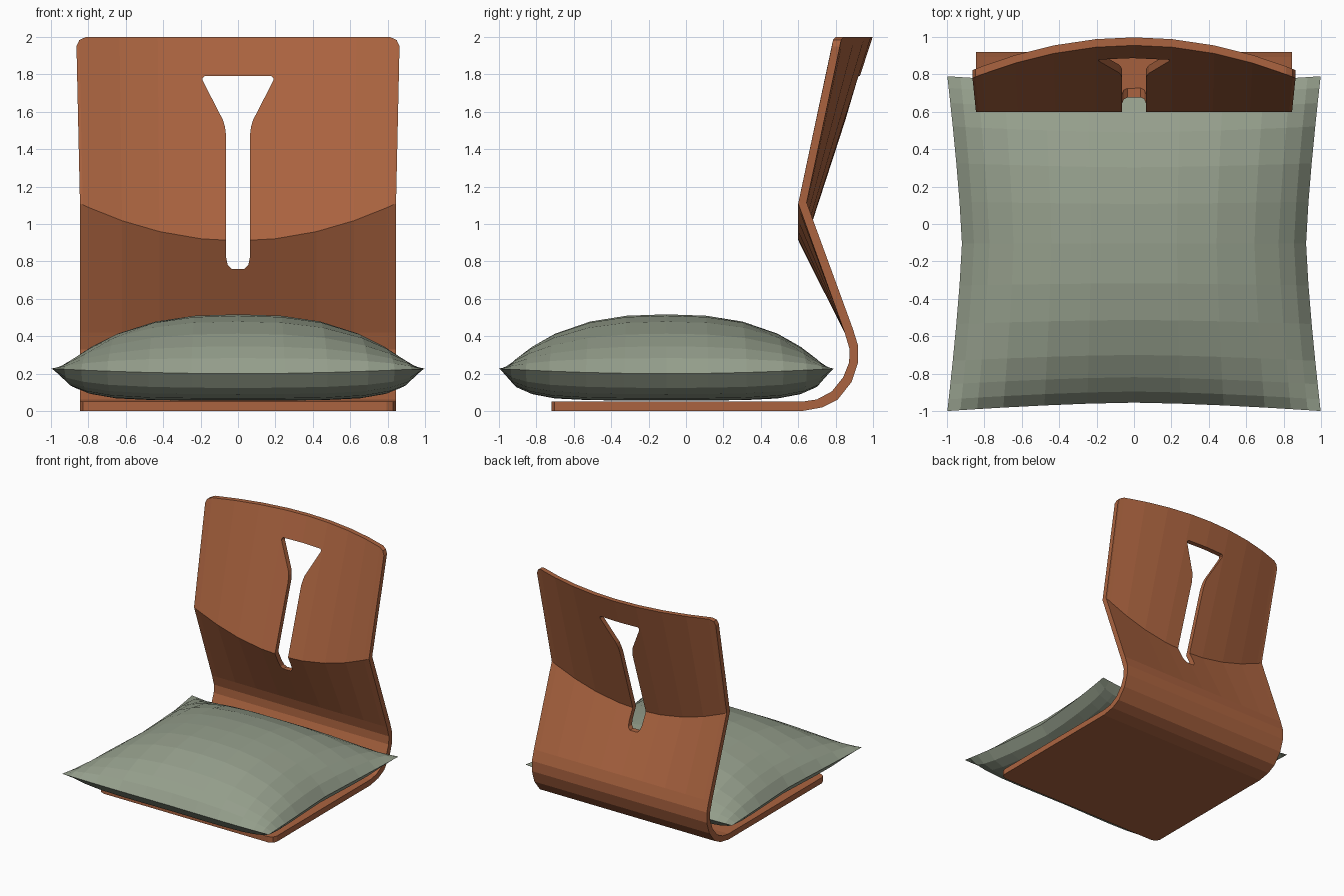
import bpy, bmesh

if "Cube" in bpy.data.objects:
    bpy.data.objects.remove(bpy.data.objects["Cube"])


def material(name, rgb):
    m = bpy.data.materials.new(name)
    m.diffuse_color = (*rgb, 1)
    m.use_nodes = True
    m.node_tree.nodes["Principled BSDF"].inputs["Base Color"].default_value = m.diffuse_color
    return m


def make_object(name, bm, mat=None):
    bmesh.ops.remove_doubles(bm, verts=bm.verts, dist=1e-5)
    bmesh.ops.recalc_face_normals(bm, faces=bm.faces)
    me = bpy.data.meshes.new(name)
    bm.to_mesh(me)
    bm.free()
    ob = bpy.data.objects.new(name, me)
    bpy.context.collection.objects.link(ob)
    if mat:
        me.materials.append(mat)
    return ob


def mirrored(values):
    return [-v for v in reversed(values)] + [0] + list(values)


wood = material("warm brown wood", (0.41, 0.127, 0.051))
fabric = material("sage green fabric", (0.30, 0.345, 0.262))

# Bent plywood shell: front and back skins swept across x
INNER = [(0.62, .05), (.70, .062), (.78, .105), (.84, .18), (.872, .26), (.875, .33), (.848, .42)]
OUTER = [(0.62, 0), (.73, .02), (.81, .06), (.885, .155), (.92, .26), (.92, .35), (.892, .44)]


def section(x):
    t = (abs(x) / 0.845) ** 2
    crease = 0.91 + 0.20 * t
    lip = {0.845: 0.05, 0.83: 0.016}.get(abs(x), 0)     # rounded corners
    top_z, top_y = 2.0 - lip, 0.955 - 0.175 * t
    # The back tapers slightly wider towards the top
    wide = x * 1.022
    front = [(x, -.72 + lip, .05)] + [(x, y, z) for y, z in INNER]
    front += [(x, .60, crease), (wide, top_y, top_z)]
    back = [(x, -.72 + lip, 0)] + [(x, y, z) for y, z in OUTER]
    back += [(x, .645, crease + .005), (wide, top_y + .043, top_z)]
    return front, back


bm = bmesh.new()
cols = []
for x in mirrored([.2, .42, .62, .795, .83, .845]):
    cols.append([[bm.verts.new(p) for p in skin] for skin in section(x)])
n = len(cols[0][0])
for a, b in zip(cols, cols[1:]):
    for s in (0, 1):
        for j in range(n - 1):
            bm.faces.new((a[s][j], b[s][j], b[s][j + 1], a[s][j + 1]))
    for j in (0, n - 1):
        bm.faces.new((a[0][j], b[0][j], b[1][j], a[1][j]))
for c in (cols[0], cols[-1]):
    for j in range(n - 1):
        bm.faces.new((c[0][j], c[0][j + 1], c[1][j + 1], c[1][j]))
shell = make_object("chair_shell", bm, wood)

# Keyhole-shaped slot through the backrest
half = [(.035, .76), (.055, .78), (.063, .82), (.063, 1.47), (.07, 1.52),
        (.08, 1.555), (.188, 1.765), (.19, 1.78), (.18, 1.79)]
outline = half + [(-x, z) for x, z in reversed(half)]
bm = bmesh.new()
face = bm.faces.new([bm.verts.new((x, .3, z)) for x, z in outline])
ext = bmesh.ops.extrude_face_region(bm, geom=[face])
bmesh.ops.translate(bm, vec=(0, 1, 0),
                    verts=[g for g in ext["geom"] if isinstance(g, bmesh.types.BMVert)])
cutter = make_object("slot_cutter", bm)
cutter.hide_render = True
mod = shell.modifiers.new("slot", "BOOLEAN")
mod.operation, mod.solver, mod.object = "DIFFERENCE", "EXACT", cutter
bpy.context.view_layer.objects.active = shell
bpy.ops.object.modifier_apply(modifier=mod.name)
bpy.data.objects.remove(cutter)

# Cushion: two puffed grids that share a pinched seam
steps = mirrored([.25, .48, .70, .84, .93, 1])


def cushion_point(u, v, top):
    x = u * (.92 + .078 * abs(v) ** 1.3)
    y = -.105 + v * (.85 + .045 * abs(u) ** 1.5)
    z = .20 + .027 * (u * v) ** 2
    if top:
        z += .317 * ((1 - abs(u) ** 2.5) * (1 - abs(v) ** 2.5)) ** .75
    else:
        z -= .143 * ((1 - u ** 6) * (1 - v ** 6)) ** .6
    return x, y, z


bm = bmesh.new()
for top in (True, False):
    grid = [[bm.verts.new(cushion_point(u, v, top)) for v in steps] for u in steps]
    for a, b in zip(grid, grid[1:]):
        for j in range(len(steps) - 1):
            bm.faces.new((a[j], b[j], b[j + 1], a[j + 1]))
make_object("cushion", bm, fabric)
